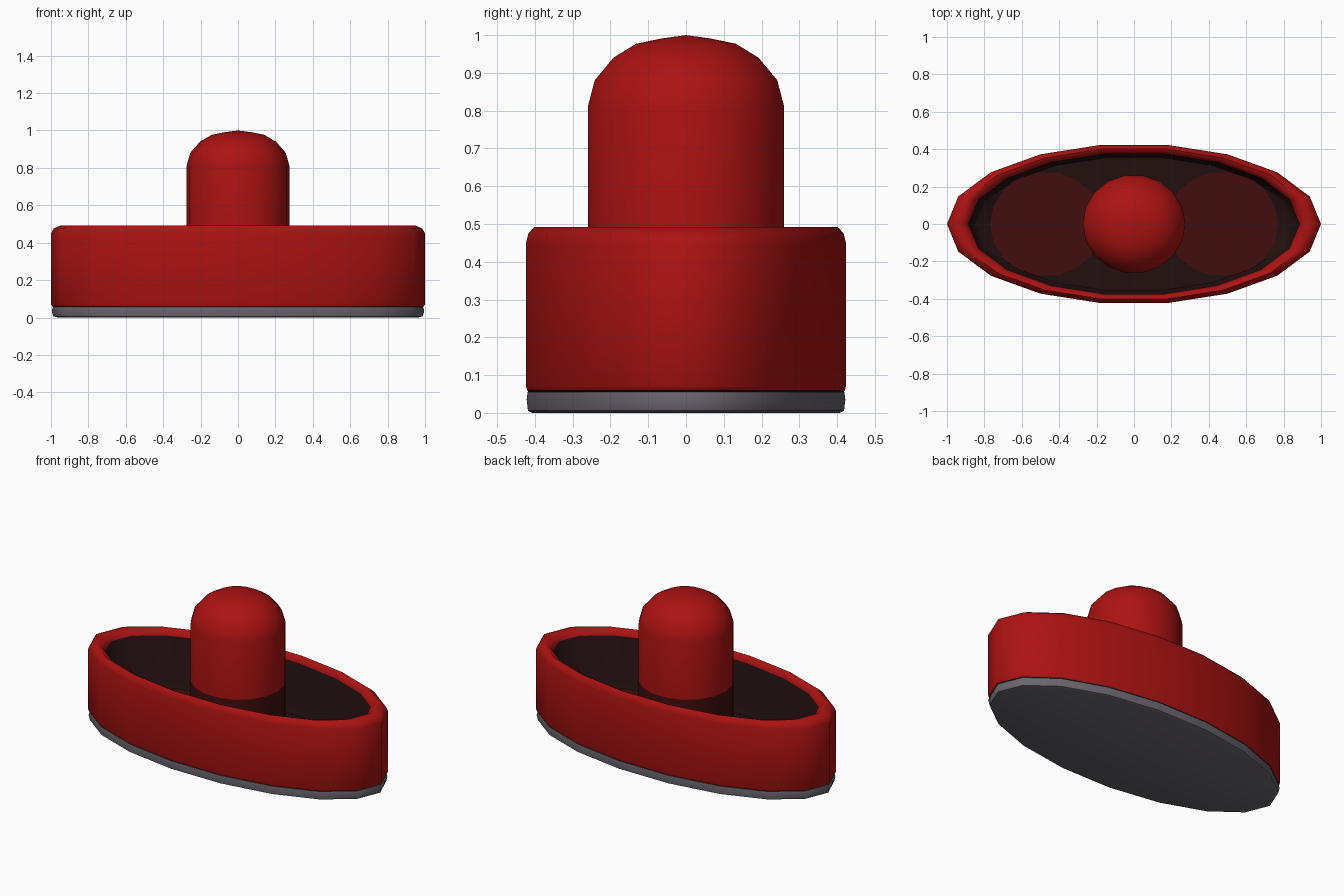
import bpy, bmesh, math

if "Cube" in bpy.data.objects:
    bpy.data.objects.remove(bpy.data.objects["Cube"])


def material(name, rgb):
    m = bpy.data.materials.new(name)
    m.diffuse_color = (*rgb, 1)
    m.use_nodes = True
    m.node_tree.nodes["Principled BSDF"].inputs["Base Color"].default_value = m.diffuse_color
    return m


RED = material("red plastic", (0.41, 0.006, 0.006))
DARK = material("dark recess", (0.016, 0.005, 0.005))
MAROON = material("maroon floor", (0.052, 0.004, 0.004))
GREY = material("grey felt", (0.14, 0.13, 0.155))


def loft(name, rx, ry, profile, mats, n=18, centre=(0, 0), angle=35):
    """Elliptical rings from a (scale, z, material of band above) profile.
    Scale 0 closes the shape at a point."""
    bm = bmesh.new()
    rings = []
    for s, z, _ in profile:
        if s == 0:
            rings.append([bm.verts.new((*centre, z))] * n)
        else:
            rings.append([bm.verts.new((
                centre[0] + rx * s * math.cos(2 * math.pi * i / n),
                centre[1] + ry * s * math.sin(2 * math.pi * i / n), z))
                for i in range(n)])
    for k in range(len(rings) - 1):
        a, b = rings[k], rings[k + 1]
        for i in range(n):
            j = (i + 1) % n
            vs = list(dict.fromkeys((a[i], a[j], b[j], b[i])))
            bm.faces.new(vs).material_index = profile[k][2]
    me = bpy.data.meshes.new(name)
    bm.to_mesh(me)
    bm.free()
    ob = bpy.data.objects.new(name, me)
    bpy.context.collection.objects.link(ob)
    for m in mats:
        me.materials.append(m)
    bpy.ops.object.select_all(action='DESELECT')
    ob.select_set(True)
    bpy.context.view_layer.objects.active = ob
    bpy.ops.object.shade_smooth_by_angle(angle=math.radians(angle))
    return ob


# Grey sliding pad underneath
loft("base_pad", 1, 0.43, [
    (0, 0.0, 0), (0.96, 0.0, 0), (0.988, 0.006, 0), (0.996, 0.035, 0),
    (0.99, 0.055, 0), (0.97, 0.06, 0), (0, 0.06, 0)], [GREY], angle=50)

# Oval bowl: outer wall, rounded rim, dark inner wall and floor
loft("bowl", 1, 0.43, [
    (0, 0.055, 1), (0.985, 0.055, 1), (0.993, 0.06, 0), (1, 0.07, 0),
    (1, 0.45, 0), (0.985, 0.475, 0), (0.95, 0.492, 0), (0.915, 0.485, 0),
    (0.885, 0.455, 1), (0.875, 0.17, 1), (0.84, 0.135, 1), (0, 0.13, 1)],
    [RED, DARK], angle=50)

# Maroon floor patches on both sides of the knob
for side, label in ((-1, "left"), (1, "right")):
    loft("floor_patch_" + label, 0.30, 0.28, [
        (1, 0.131, 0), (1, 0.138, 0), (0, 0.138, 0)], [MAROON],
        centre=(side * 0.47, 0))

# Domed knob, darker where it sits inside the bowl
loft("knob", 0.275, 0.264, [
    (1, 0.12, 1), (1, 0.45, 0), (1, 0.81, 0), (0.93, 0.88, 0),
    (0.74, 0.94, 0), (0.51, 0.977, 0), (0.25, 0.991, 0), (0, 1.0, 0)],
    [RED, MAROON], angle=60)
